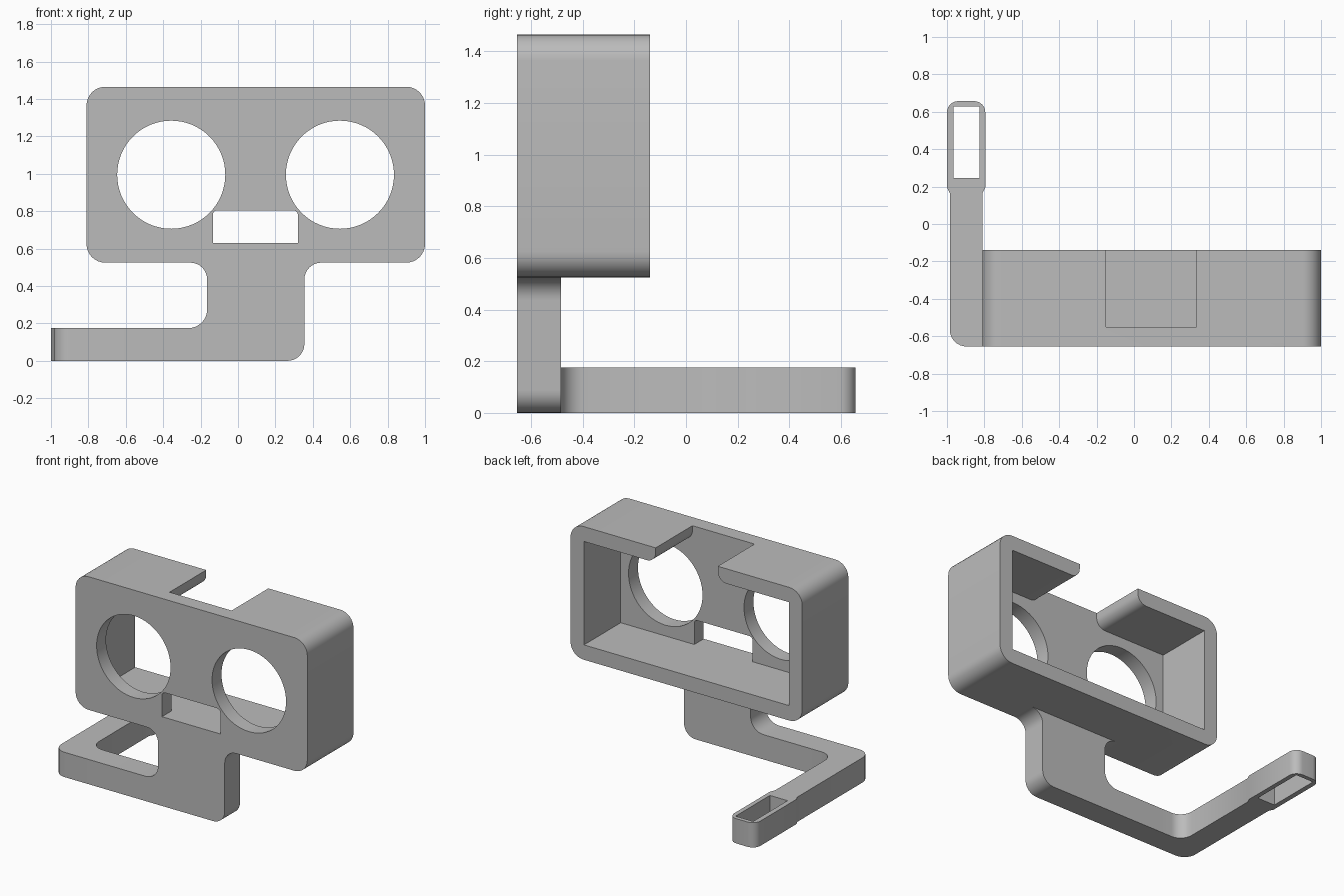
import bpy, bmesh, math
from mathutils import Vector

if "Cube" in bpy.data.objects:
    bpy.data.objects.remove(bpy.data.objects["Cube"])

grey = bpy.data.materials.new("plain grey")
grey.use_nodes = True
COLOUR = (0.5, 0.5, 0.5, 1)
grey.diffuse_color = COLOUR
grey.node_tree.nodes["Principled BSDF"].inputs["Base Color"].default_value = COLOUR


def outline(corners, steps):
    """Turn (a, b, radius) corners into a polygon with filleted corners."""
    out = []
    for i, (a, b, r) in enumerate(corners):
        p = Vector((a, b))
        if not r:
            out.append(p)
            continue
        u = (Vector(corners[i - 1][:2]) - p).normalized()
        v = (Vector(corners[(i + 1) % len(corners)][:2]) - p).normalized()
        half = u.angle(v) / 2
        centre = p + (u + v).normalized() * r / math.sin(half)
        start = p + u * r / math.tan(half) - centre
        end = p + v * r / math.tan(half) - centre
        turn = start.angle_signed(end)
        for k in range(steps + 1):
            t = -turn * k / steps
            c, s = math.cos(t), math.sin(t)
            q = centre + Vector((c * start.x - s * start.y, s * start.x + c * start.y))
            if not out or (q - out[-1]).length > 1e-4:
                out.append(q)
    if (out[0] - out[-1]).length < 1e-4:
        out.pop()
    return out


def prism(name, corners, lo, hi, plane="xz", steps=8):
    """Extrude an outline between two depths across its plane."""
    def place(p, d):
        return (p.x, d, p.y) if plane == "xz" else (p.x, p.y, d)
    bm = bmesh.new()
    pts = outline(corners, steps)
    rings = [[bm.verts.new(place(p, d)) for p in pts] for d in (lo, hi)]
    for ring in rings:
        bm.faces.new(ring)
    for i in range(len(pts)):
        j = (i + 1) % len(pts)
        bm.faces.new((rings[0][i], rings[0][j], rings[1][j], rings[1][i]))
    bmesh.ops.recalc_face_normals(bm, faces=bm.faces)
    mesh = bpy.data.meshes.new(name)
    bm.to_mesh(mesh)
    bm.free()
    mesh.materials.append(grey)
    obj = bpy.data.objects.new(name, mesh)
    bpy.context.collection.objects.link(obj)
    return obj


def rect(x0, x1, y0, y1, low=0, high=0):
    return [(x0, y0, low), (x1, y0, low), (x1, y1, high), (x0, y1, high)]


def combine(target, other, operation):
    mod = target.modifiers.new("join", "BOOLEAN")
    mod.operation, mod.solver, mod.object = operation, "EXACT", other
    bpy.context.view_layer.objects.active = target
    bpy.ops.object.modifier_apply(modifier=mod.name)
    bpy.data.objects.remove(other)


FRONT, PLATE, STEM, BACK = -0.655, -0.55, -0.485, -0.14
FLOOR, CEILING, UNDER, BAR = 0.63, 1.36, 0.525, 0.175

# Open-backed housing with a rounded outside
body = prism("holder", rect(-0.81, 1, UNDER, 1.465, 0.1, 0.1), FRONT, BACK)
combine(body, prism("cavity", rect(-0.705, 0.895, FLOOR, CEILING), PLATE, 0), "DIFFERENCE")

# Gap in the top wall, with rounded lower edges
gap = [(-0.15, 1.6, 0), (-0.15, CEILING, 0.07), (-0.3, CEILING, 0), (-0.3, 1.3, 0),
       (0.5, 1.3, 0), (0.5, CEILING, 0), (0.335, CEILING, 0.07), (0.335, 1.6, 0)]
combine(body, prism("top_gap", gap, PLATE, 0), "DIFFERENCE")

# Two round openings and the slot between them
for x in (-0.357, 0.545):
    r = 0.289
    hole = prism("eye_hole", rect(x - r, x + r, 0.995 - r, 0.995 + r, r, r), -0.8, -0.45, steps=16)
    combine(body, hole, "DIFFERENCE")
combine(body, prism("slot", rect(-0.135, 0.32, FLOOR, 0.805, 0, 0.025), -0.8, -0.45), "DIFFERENCE")

# Stem and lower bar, flaring into the housing
stem = [(-0.6, 0, 0), (0.355, 0, 0.09), (0.355, UNDER, 0.09), (0.5, UNDER, 0),
        (0.5, 0.58, 0), (-0.3, 0.58, 0), (-0.3, UNDER, 0), (-0.165, UNDER, 0.09),
        (-0.165, BAR, 0.1), (-0.6, BAR, 0)]
combine(body, prism("stem", stem, FRONT, STEM), "UNION")

# Side arm running back to a wider tip with an opening
arm = [(-0.985, FRONT, 0.09), (-0.5, FRONT, 0), (-0.5, STEM, 0), (-0.81, STEM, 0.09),
       (-0.81, 0.165, 0), (-0.795, 0.195, 0), (-0.795, 0.657, 0.06), (-1, 0.657, 0.06),
       (-1, 0.195, 0), (-0.985, 0.165, 0)]
side_arm = prism("side_arm", arm, 0, BAR, "xy")
combine(side_arm, prism("tip_hole", rect(-0.965, -0.827, 0.245, 0.628), -1, 1, "xy"), "DIFFERENCE")
combine(body, side_arm, "UNION")

# Smooth the fillets, keep edges sharp
bpy.ops.object.select_all(action="DESELECT")
body.select_set(True)
bpy.context.view_layer.objects.active = body
bpy.ops.object.shade_smooth_by_angle(angle=math.radians(30))
